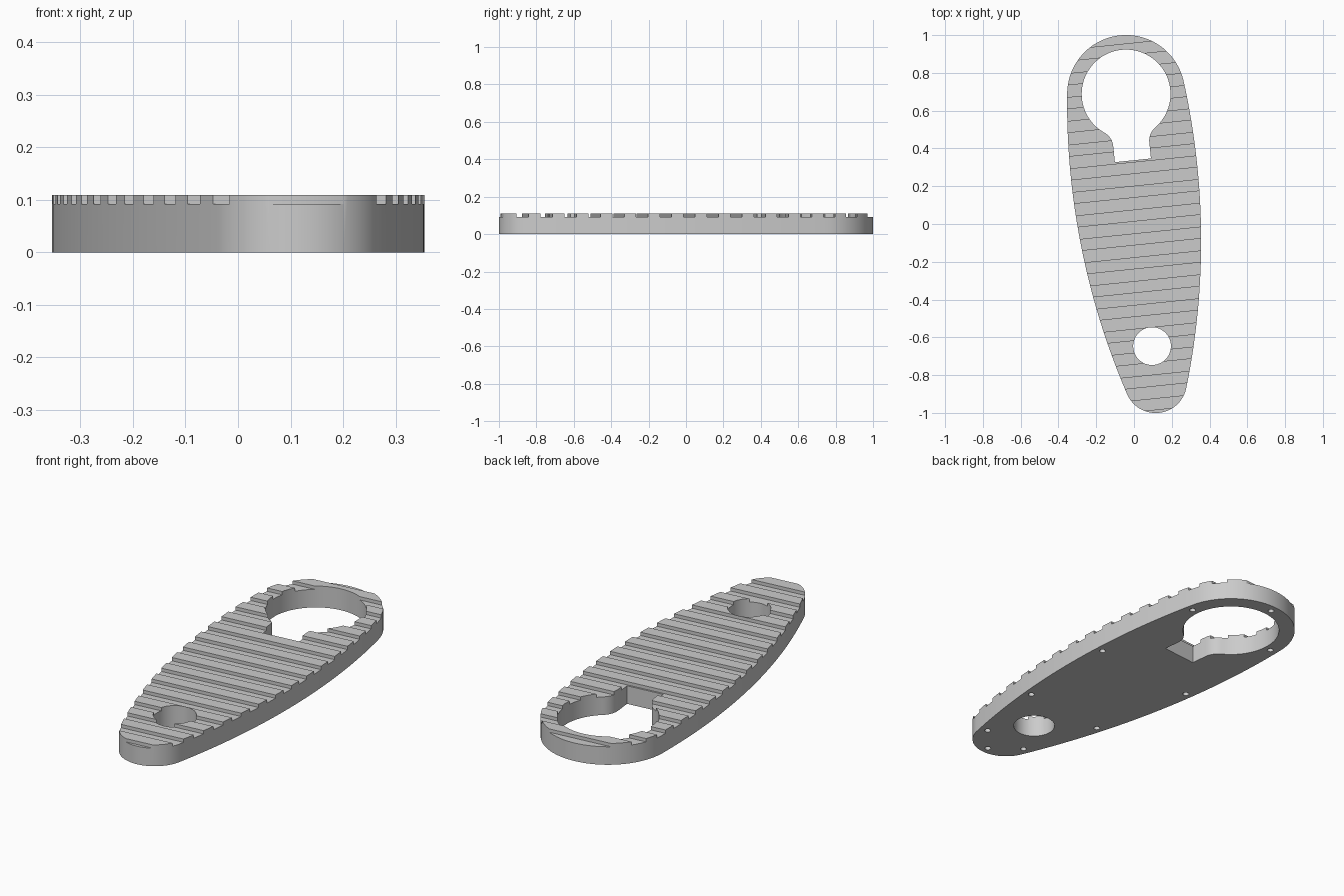
import bpy, bmesh
from math import sin, cos, pi, sqrt, atan2, radians
from mathutils import Matrix

cube = bpy.data.objects.get("Cube")
if cube:
    bpy.data.objects.remove(cube)

HEIGHT, GROOVE_FLOOR = 0.109, 0.092
HEAD_V, HEAD_R = 0.692, 0.312
TAIL_V, TAIL_R = -0.84, 0.165
SIDE_R = 3.9
PITCH = 0.1256
# The plate lies slightly turned about the vertical axis
PLACE = Matrix.Translation((0.029, 0, 0)) @ Matrix.Rotation(radians(5.88), 4, 'Z')

grey = bpy.data.materials.new("plain grey")
grey.use_nodes = True
colour = (0.6, 0.6, 0.6, 1)
grey.diffuse_color = colour
grey.node_tree.nodes["Principled BSDF"].inputs["Base Color"].default_value = colour


def arc(cu, cv, r, a0, a1, n):
    return [(cu + r * cos(a0 + (a1 - a0) * i / n), cv + r * sin(a0 + (a1 - a0) * i / n))
            for i in range(n + 1)]


def mirrored(half):
    """Close a right-hand half outline with its mirror image."""
    return half + [(-u, v) for u, v in reversed(half) if abs(u) > 1e-5]


def prism(bm, points, z0, z1):
    face = bm.faces.new([bm.verts.new((u, v, z0)) for u, v in points])
    new = bmesh.ops.extrude_face_region(bm, geom=[face])["geom"]
    bmesh.ops.translate(bm, vec=(0, 0, z1 - z0),
                        verts=[g for g in new if isinstance(g, bmesh.types.BMVert)])


def make(name, prisms):
    bm = bmesh.new()
    for points, z0, z1 in prisms:
        prism(bm, points, z0, z1)
    bmesh.ops.recalc_face_normals(bm, faces=bm.faces[:])
    bm.transform(PLACE)
    mesh = bpy.data.meshes.new(name)
    bm.to_mesh(mesh)
    bm.free()
    mesh.materials.append(grey)
    obj = bpy.data.objects.new(name, mesh)
    bpy.context.collection.objects.link(obj)
    return obj


# Plate outline: head and tail circles joined by large tangent side arcs
dh, dt = SIDE_R - HEAD_R, SIDE_R - TAIL_R
side_v = (dt**2 - dh**2 - TAIL_V**2 + HEAD_V**2) / (2 * (HEAD_V - TAIL_V))
side_u = -sqrt(dh**2 - (HEAD_V - side_v)**2)
a_head = atan2(HEAD_V - side_v, -side_u)
a_tail = atan2(TAIL_V - side_v, -side_u)
half = (arc(0, TAIL_V, TAIL_R, -pi / 2, a_tail, 20)
        + arc(side_u, side_v, SIDE_R, a_tail, a_head, 40)[1:]
        + arc(0, HEAD_V, HEAD_R, a_head, pi / 2, 28)[1:])
plate = make("grooved_plate", [(mirrored(half), 0, HEIGHT)])

# Keyhole: round opening, rounded neck and square slot
slot, hole, fillet_v = 0.096, 0.235, 0.425
drop = HEAD_V - fillet_v
fillet = (slot**2 + drop**2 - hole**2) / (2 * (hole - slot))
a_neck = atan2(drop, -(slot + fillet))
keyhole = ([(slot, 0.339)]
           + arc(slot + fillet, fillet_v, fillet, pi, a_neck, 10)
           + arc(0, HEAD_V, hole, a_neck - pi, pi / 2, 36)[1:])
pivot = arc(0, -0.65, 0.1, 0, 2 * pi, 40)[:-1]
openings = [(mirrored(keyhole), -0.1, 0.3), (pivot, -0.1, 0.3)]

# Blind holes spread around the rim of the underside
for u, v in [(0, 0.965), (0.273, 0.695), (0.293, 0.1), (0.23, -0.446),
             (0.126, -0.845), (0, -0.966)]:
    for s in ((1, -1) if u else (1,)):
        openings.append((arc(s * u, v, 0.015, 0, 2 * pi, 16)[:-1], -0.1, 0.06))

# Parallel square grooves across the top
grooves = []
for k in range(17):
    top = -0.989 + PITCH * k
    low = top - PITCH / 2
    grooves.append(([(-1, low), (1, low), (1, top), (-1, top)], GROOVE_FLOOR, 0.3))

cutters = [make("opening_cutter", openings), make("groove_cutter", grooves)]
for cutter in cutters:
    cutter.hide_render = True
    mod = plate.modifiers.new(cutter.name, 'BOOLEAN')
    mod.operation, mod.solver, mod.object = 'DIFFERENCE', 'EXACT', cutter

# Keep the cut result and drop the cutters
result = bpy.data.meshes.new_from_object(
    plate.evaluated_get(bpy.context.evaluated_depsgraph_get()))
plate.modifiers.clear()
plate.data = result
for cutter in cutters:
    bpy.data.objects.remove(cutter)

bpy.ops.object.select_all(action='DESELECT')
plate.select_set(True)
bpy.context.view_layer.objects.active = plate
bpy.ops.object.shade_smooth_by_angle(angle=radians(30))
